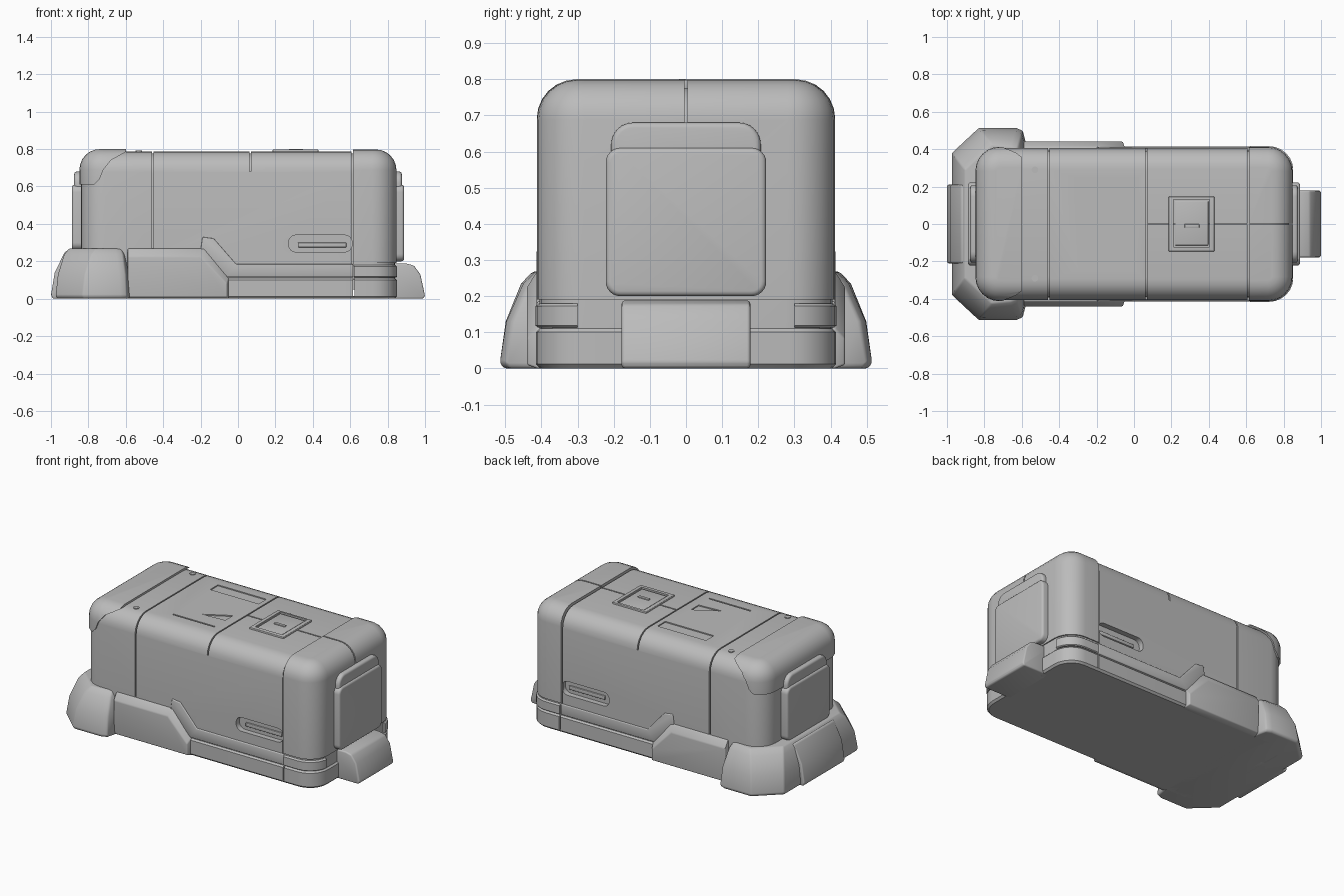
import bpy, bmesh, math

if "Cube" in bpy.data.objects:
    bpy.data.objects.remove(bpy.data.objects["Cube"])

grey = bpy.data.materials.new("plain grey")
grey.use_nodes = True
GREY = (0.5, 0.5, 0.5, 1)
grey.diffuse_color = GREY
grey.node_tree.nodes["Principled BSDF"].inputs["Base Color"].default_value = GREY


def activate(ob):
    bpy.ops.object.select_all(action='DESELECT')
    ob.select_set(True)
    bpy.context.view_layer.objects.active = ob


def apply(ob, mod):
    activate(ob)
    bpy.ops.object.modifier_apply(modifier=mod.name)


def loft(name, rings, bevel=0.0):
    """Skin a stack of equal-length rings and cap both ends."""
    bm = bmesh.new()
    rows = [[bm.verts.new(p) for p in ring] for ring in rings]
    n = len(rows[0])
    for a, b in zip(rows, rows[1:]):
        for i in range(n):
            j = (i + 1) % n
            bm.faces.new((a[i], a[j], b[j], b[i]))
    bm.faces.new(rows[0])
    bm.faces.new(rows[-1])
    bmesh.ops.recalc_face_normals(bm, faces=bm.faces)
    me = bpy.data.meshes.new(name)
    bm.to_mesh(me)
    bm.free()
    me.materials.append(grey)
    ob = bpy.data.objects.new(name, me)
    bpy.context.collection.objects.link(ob)
    if bevel:
        mod = ob.modifiers.new("bevel", 'BEVEL')
        mod.width, mod.segments = bevel, 3
        mod.limit_method, mod.angle_limit = 'ANGLE', math.radians(30)
        apply(ob, mod)
    return ob


def prism(name, pts, lo, hi, axis, bevel=0.0):
    """Extrude a 2D outline along x, y or z."""
    k = "xyz".index(axis)

    def place(p, h):
        c = list(p)
        c.insert(k, h)
        return c
    return loft(name, [[place(p, h) for p in pts] for h in (lo, hi)], bevel)


def box(name, x, y, z, bevel=0.0):
    pts = [(x[0], y[0]), (x[1], y[0]), (x[1], y[1]), (x[0], y[1])]
    return prism(name, pts, z[0], z[1], 'z', bevel)


def round_rect(cx, cy, hx, hy, r, n=6):
    pts = []
    for q, (sx, sy) in enumerate([(1, 1), (-1, 1), (-1, -1), (1, -1)]):
        for i in range(n + 1):
            a = math.pi / 2 * (q + i / n)
            pts.append((cx + sx * (hx - r) + r * math.cos(a),
                        cy + sy * (hy - r) + r * math.sin(a)))
    return pts


def shell(name, grow, bottom, top, r=0.11):
    """Rounded hull, grown outward, with a rounded top edge."""
    levels = [(bottom, 0)]
    for i in range(7):
        a = math.pi / 2 * i / 6
        levels.append((top - r * (1 - math.sin(a)), r * (1 - math.cos(a))))
    return loft(name, [[(x, y, z) for x, y in round_rect(
        0, 0, 0.84 + grow - d, 0.405 + grow - d, 0.13 - d)] for z, d in levels])


def boolean(ob, cutter, op='DIFFERENCE'):
    mod = ob.modifiers.new("cut", 'BOOLEAN')
    mod.operation, mod.solver, mod.object = op, 'EXACT', cutter
    apply(ob, mod)
    bpy.data.objects.remove(cutter)


G = 0.004  # half width of a panel gap
WIDE = (-1, 1)


def centre_gap(ob):
    boolean(ob, box("cutter", (0.065, 1), (-G, G), (0.68, 1)))


# Hull panels over a slightly smaller core, so the gaps read as grooves
core = shell("inner_core", -0.012, 0.05, 0.776)
hull = shell("hull_panels", 0, 0.1, 0.787)
for x, z in [(-0.455, 0.26), (0.065, 0.68), (0.61, 0.18)]:
    boolean(hull, box("cutter", (x - G, x + G), WIDE, (z, 1)))
centre_gap(hull)

# Side slots
for s in (1, -1):
    slot = round_rect(0.44, 0.295, 0.17, 0.045, 0.04)
    for ob in (hull, core):
        boolean(ob, prism("cutter", slot, s * 0.37, s * 0.5, 'y'))
    box("slot_bar", (0.32, 0.58), sorted((s * 0.36, s * 0.38)), (0.275, 0.30), 0.004)

# Shallow roof pockets
boolean(hull, box("cutter", (-0.32, 0.03), (0.17, 0.25), (0.78, 1)))
boolean(hull, box("cutter", (-0.30, 0.0), (-0.245, -0.235), (0.78, 1)))
boolean(hull, prism("cutter", [(-0.16, -0.14), (0.0, -0.13), (0.0, -0.05)], 0.78, 1, 'z'))

# Raised hood on the wide-footed end
hood = shell("end_hood", 0.008, 0.5, 0.8)
boolean(hood, prism("cutter", [(-1, 0.61), (-0.77, 0.61), (-0.74, 0.64), (-0.72, 0.69),
                               (-0.68, 0.74), (-0.6, 0.785), (-0.6, 1), (-1, 1)],
                    -1, 1, 'y'), 'INTERSECT')

# Raised cap on the opposite end
cap = shell("end_cap", 0.007, 0.1, 0.798)
boolean(cap, box("cutter", (0.614, 1), WIDE, (0.19, 1)), 'INTERSECT')
centre_gap(cap)

# Base skirt, with corner brackets above it
skirt = loft("base_skirt", [[(x, y, z) for x, y in round_rect(0, 0, 0.85 - d, 0.415 - d, 0.13 - d)]
                            for z, d in [(0, 0.012), (0.012, 0), (0.1, 0), (0.11, 0.01)]])
boolean(skirt, box("cutter", (0.616, 0.624), WIDE, (0.015, 1)))
bracket = loft("corner_brackets", [[(x, y, z) for x, y in round_rect(0, 0, 0.852 - d, 0.416 - d, 0.13 - d)]
                                   for z, d in [(0.113, 0.006), (0.118, 0), (0.172, 0), (0.18, 0.01)]])
boolean(bracket, box("cutter", (0.62, 1), WIDE, (0, 1)), 'INTERSECT')
boolean(bracket, box("cutter", (0.8, 1), (-0.3, 0.3), (0, 1)))

# Side trim and sloped side plates
trim = [(-0.2, 0.26), (-0.19, 0.33), (-0.13, 0.322), (-0.01, 0.185),
        (0.616, 0.185), (0.616, 0.115), (-0.06, 0.115)]
outer = [(-0.59, 0.01), (-0.06, 0.01), (-0.06, 0.08), (-0.2, 0.225), (-0.59, 0.225)]
inner = [(-0.59, 0), (-0.05, 0), (-0.05, 0.11), (-0.18, 0.268), (-0.59, 0.268)]
for s in (1, -1):
    prism("side_trim", trim, s * 0.38, s * 0.413, 'y', 0.006)
    loft("side_plate", [[(x, s * y, z) for x, z in ring]
                        for y, ring in [(0.38, inner), (0.412, inner), (0.44, outer)]], 0.006)

# Wide foot wrapping one end, with a centre bumper
half = [(-0.58, 0.44), (-0.595, 0.5), (-0.63, 0.515), (-0.83, 0.515), (-0.975, 0.38)]
rings = []
for z, d in [(0, 0.012), (0.015, 0), (0.13, 0.018), (0.235, 0.065), (0.268, 0.1)]:
    side = [(x - d * 0.3, y - d) if i < 3 else (x + d * 0.7, y - d * 0.9)
            for i, (x, y) in enumerate(half)]
    rings.append([(x, y, z) for x, y in side + [(x, -y) for x, y in reversed(side)]])
loft("wide_foot", rings, 0.008)
prism("foot_bumper", [(-0.8, 0), (-0.99, 0), (-1, 0.02), (-0.98, 0.14), (-0.925, 0.252),
                      (-0.88, 0.262), (-0.8, 0.262)], -0.21, 0.21, 'y', 0.008)

# Small foot on the other end
prism("small_foot", [(0.8, 0), (0.99, 0), (1, 0.015), (0.975, 0.13), (0.94, 0.178),
                     (0.9, 0.188), (0.8, 0.188)], -0.178, 0.178, 'y', 0.01)

# End doors with a thinner upper lip
for s, low in [(1, 0.2), (-1, 0.26)]:
    mid, h = (low + 0.61) / 2, (0.61 - low) / 2
    prism("end_door", round_rect(0, mid, 0.222, h, 0.04), s * 0.8, s * 0.888, 'x', 0.014)
    prism("door_lip", round_rect(0, 0.6, 0.207, 0.08, 0.06), s * 0.8, s * 0.876, 'x', 0.014)

# Roof hatch: frame and centre plate
frame = box("hatch_frame", (0.185, 0.43), (-0.147, 0.147), (0.77, 0.798), 0.004)
boolean(frame, box("cutter", (0.21, 0.405), (-0.122, 0.132), (0.7, 1)))
box("hatch_plate", (0.218, 0.397), (-0.114, 0.124), (0.77, 0.793), 0.004)
box("hatch_handle", (0.27, 0.35), (-0.02, 0.0), (0.78, 0.8), 0.004)

# Roof bolts
for y in (-0.29, 0.29):
    prism("roof_bolt", round_rect(-0.53, y, 0.018, 0.018, 0.018, 3), 0.77, 0.792, 'z')

for ob in list(bpy.context.collection.objects):
    if ob.type == 'MESH':
        activate(ob)
        bpy.ops.object.shade_smooth_by_angle(angle=math.radians(32))
